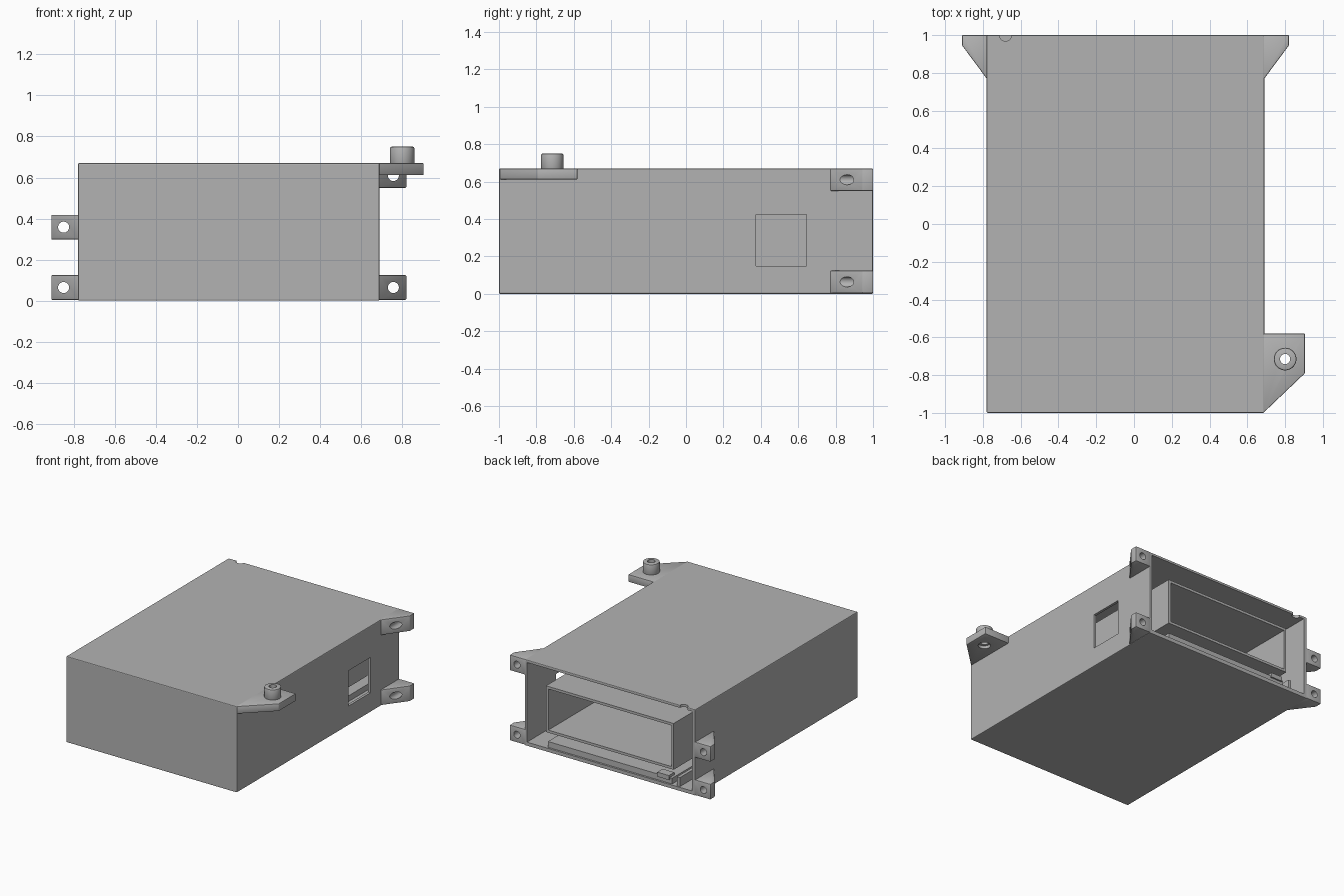
import bpy, bmesh, math
from mathutils import Matrix, Vector

cube = bpy.data.objects.get("Cube")
if cube:
    bpy.data.objects.remove(cube, do_unlink=True)

grey = bpy.data.materials.new("plain_grey")
grey.use_nodes = True
GREY = (0.45, 0.45, 0.45, 1)
grey.diffuse_color = GREY
grey.node_tree.nodes["Principled BSDF"].inputs["Base Color"].default_value = GREY


def finish(name, bm):
    bmesh.ops.recalc_face_normals(bm, faces=bm.faces)
    mesh = bpy.data.meshes.new(name)
    bm.to_mesh(mesh)
    bm.free()
    mesh.materials.append(grey)
    obj = bpy.data.objects.new(name, mesh)
    bpy.context.collection.objects.link(obj)
    return obj


def box(name, x, y, z):
    bm = bmesh.new()
    bmesh.ops.create_cube(bm, size=1)
    for v in bm.verts:
        v.co = Vector([(a + b) / 2 + c * (b - a) for (a, b), c in zip((x, y, z), v.co)])
    return finish(name, bm)


def cylinder(name, centre, radius, depth, axis="Z"):
    bm = bmesh.new()
    turn = Matrix.Rotation(math.pi / 2, 4, "X") if axis == "Y" else Matrix()
    bmesh.ops.create_cone(bm, cap_ends=True, segments=32, radius1=radius, radius2=radius,
                          depth=depth, matrix=Matrix.Translation(centre) @ turn)
    return finish(name, bm)


def prism(name, outline, z0, z1):
    bm = bmesh.new()
    face = bm.faces.new([bm.verts.new((x, y, z0)) for x, y in outline])
    top = bmesh.ops.extrude_face_region(bm, geom=[face])["geom"]
    bmesh.ops.translate(bm, vec=(0, 0, z1 - z0),
                        verts=[g for g in top if isinstance(g, bmesh.types.BMVert)])
    return finish(name, bm)


def bake(obj):
    """Turn the modifier stack into plain mesh."""
    graph = bpy.context.evaluated_depsgraph_get()
    mesh = bpy.data.meshes.new_from_object(obj.evaluated_get(graph))
    obj.modifiers.clear()
    obj.data = mesh


def bevel(obj, width):
    mod = obj.modifiers.new("edge", "BEVEL")
    mod.width, mod.segments, mod.limit_method = width, 2, "ANGLE"
    bake(obj)


def cut(obj, *cutters):
    for c in cutters:
        mod = obj.modifiers.new("cut", "BOOLEAN")
        mod.operation, mod.solver, mod.object = "DIFFERENCE", "EXACT", c
        bake(obj)
        bpy.data.objects.remove(c, do_unlink=True)


LEFT, RIGHT, TOP, WALL = 0.69, -0.78, 0.67, 0.02

# Housing, open at the back, with a side window and a notch in the top edge
housing = box("housing", (RIGHT, LEFT), (-1, 1), (0, TOP))
bevel(housing, 0.006)
cut(housing,
    box("cavity", (RIGHT + 0.03, LEFT - WALL), (-1 + WALL, 1.1), (0.03, TOP - WALL)),
    box("window", (LEFT - 0.1, LEFT + 0.1), (0.375, 0.645), (0.15, 0.425)),
    cylinder("notch", (-0.68, 1, TOP), 0.032, 0.2))

# Inner sleeve, open at the back
sleeve = box("inner_sleeve", (-0.59, 0.51), (-0.985, 0.995), (0.15, 0.51))
cut(sleeve, box("sleeve_cavity", (-0.57, 0.49), (-0.95, 1.1), (0.17, 0.49)))

# Raised floor, catch and rail inside the opening
box("raised_floor", (-0.57, 0.5), (-0.985, 0.985), (0.025, 0.075))
box("floor_catch", (-0.55, -0.45), (0.93, 0.997), (0.06, 0.095))
box("floor_rail", (-0.64, -0.615), (-0.985, 0.99), (0.025, 0.1))

# Rear mounting ears: wall position, outward direction, hole offset, base height
ears = [("left_lower_ear", LEFT, 1, 0.067, 0.004), ("left_upper_ear", LEFT, 1, 0.067, 0.55),
        ("right_lower_ear", RIGHT, -1, 0.07, 0.004), ("right_upper_ear", RIGHT, -1, 0.07, 0.298)]
for name, wall, side, hole, z in ears:
    tip, root = wall + side * 0.13, wall - side * 0.01
    ear = prism(name, [(root, 0.77), (wall, 0.77), (tip, 0.945), (tip, 1), (root, 1)],
                z, z + 0.12)
    bevel(ear, 0.005)
    cut(ear, cylinder("ear_hole", (wall + side * hole, 0.9, z + 0.06), 0.027, 0.5, "Y"))

# Front mounting lug with a bored boss
BOSS = (0.8, -0.715)
lug = prism("front_lug", [(0.68, -0.995), (LEFT, -0.995), (0.905, -0.79),
                          (0.905, -0.58), (0.68, -0.58)], 0.612, TOP)
bevel(lug, 0.006)
cut(lug, cylinder("lug_bore", (*BOSS, 0.66), 0.027, 0.3),
    cylinder("lug_counterbore", (*BOSS, 0.61), 0.045, 0.05))
boss = cylinder("lug_boss", (*BOSS, 0.705), 0.06, 0.09)
bevel(boss, 0.008)
cut(boss, cylinder("boss_bore", (*BOSS, 0.7), 0.027, 0.3))

# Round surfaces smooth, edges sharp
for obj in bpy.context.collection.objects:
    if obj.type == "MESH" and (obj.name.endswith(("ear", "lug", "boss"))):
        bpy.ops.object.select_all(action="DESELECT")
        obj.select_set(True)
        bpy.context.view_layer.objects.active = obj
        bpy.ops.object.shade_smooth_by_angle(angle=math.radians(30))
